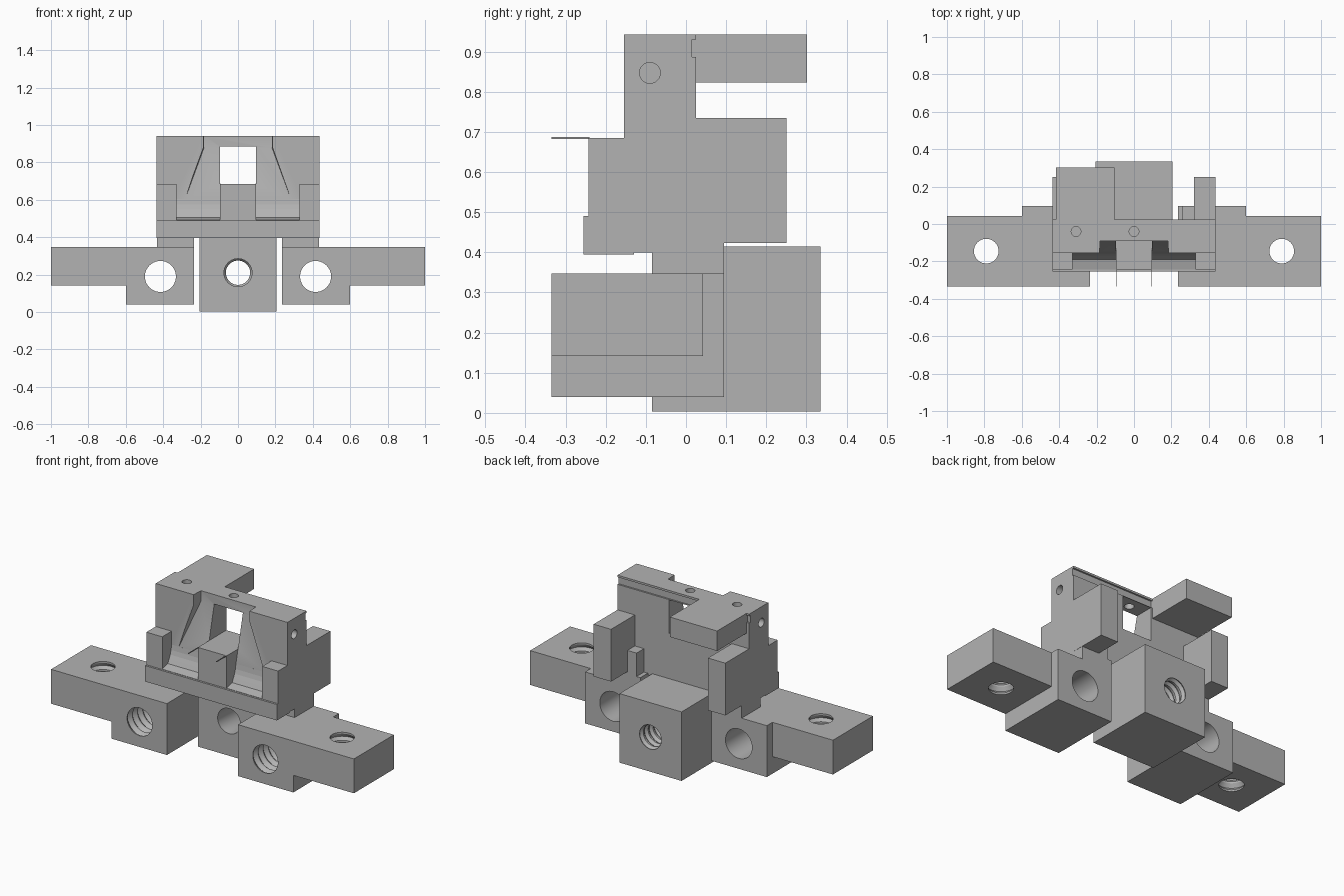
import bpy, bmesh, math
from mathutils import Matrix

if "Cube" in bpy.data.objects:
    bpy.data.objects.remove(bpy.data.objects["Cube"])

GREY = (0.45, 0.45, 0.45, 1)
mat = bpy.data.materials.new("plain grey")
mat.use_nodes = True
mat.diffuse_color = GREY
mat.node_tree.nodes["Principled BSDF"].inputs["Base Color"].default_value = GREY


def make(name, bm):
    bmesh.ops.recalc_face_normals(bm, faces=bm.faces)
    me = bpy.data.meshes.new(name)
    bm.to_mesh(me)
    bm.free()
    me.materials.append(mat)
    ob = bpy.data.objects.new(name, me)
    bpy.context.collection.objects.link(ob)
    return ob


def loft(name, rings):
    """Solid through a series of rings with equal point counts."""
    bm = bmesh.new()
    loops = [[bm.verts.new(p) for p in ring] for ring in rings]
    n = len(loops[0])
    for a, b in zip(loops, loops[1:]):
        for i in range(n):
            j = (i + 1) % n
            bm.faces.new((a[i], a[j], b[j], b[i]))
    bm.faces.new(loops[0])
    bm.faces.new(loops[-1])
    return make(name, bm)


def prism(name, x, profile):
    """Side profile (y, z) extruded along x."""
    return loft(name, [[(px, y, z) for y, z in profile] for px in sorted(x)])


def box(name, x, y, z):
    return prism(name, x, [(y[0], z[0]), (y[1], z[0]), (y[1], z[1]), (y[0], z[1])])


def lathe(name, axis, centre, profile, sides=40):
    """Round cutter along an axis from (position, radius) points."""
    turn = {"X": Matrix.Rotation(math.pi / 2, 4, "Y"),
            "Y": Matrix.Rotation(-math.pi / 2, 4, "X"),
            "Z": Matrix.Identity(4)}[axis]
    place = Matrix.Translation(centre) @ turn
    angles = [math.tau * i / sides for i in range(sides)]
    rings = []
    for h, r in profile:
        ring = Matrix.Translation((0, 0, h))
        rings.append([(place @ ring).to_translation() +
                      turn.to_3x3() @ Matrix.Rotation(a, 3, "Z").col[0] * r
                      for a in angles])
    return loft(name, rings)


def thread(start, end, inner, outer, pitch=0.045):
    """Profile of a threaded bore."""
    count = max(1, round((end - start) / pitch))
    step = (end - start) / count
    pts = []
    for i in range(count):
        h = start + i * step
        pts += [(h, outer), (h + step * 0.45, inner), (h + step * 0.65, inner)]
    return pts + [(end, outer)]


def cut(ob, cutters):
    for c in cutters:
        c.hide_render = True
        m = ob.modifiers.new("cut", "BOOLEAN")
        m.operation = "DIFFERENCE"
        m.solver = "EXACT"
        m.object = c
    bpy.context.view_layer.update()
    dg = bpy.context.evaluated_depsgraph_get()
    me = bpy.data.meshes.new_from_object(ob.evaluated_get(dg))
    ob.modifiers.clear()
    ob.data = me
    for c in cutters:
        bpy.data.objects.remove(c)
    bpy.ops.object.select_all(action="DESELECT")
    ob.select_set(True)
    bpy.context.view_layer.objects.active = ob
    bpy.ops.object.shade_smooth_by_angle(angle=math.radians(25))


# Upright wall with funnel recess, window, rear groove and pin holes
wall = box("upright_wall", (-0.435, 0.435), (-0.155, 0.025), (0.4, 0.942))
funnel = loft("funnel_cutter", [
    [(-w, -0.2, z), (w, -0.2, z), (w - 0.006, y, z), (0.006 - w, y, z)]
    for z, w, y in ((0.97, 0.187, -0.09), (0.88, 0.187, -0.09), (0.6, 0.29, -0.156))])
cutters = [
    funnel,
    box("window_cutter", (-0.095, 0.095), (-0.3, 0.1), (0.685, 0.885)),
    box("groove_cutter", (-0.5, 0.5), (0.015, 0.1), (0.887, 0.93)),
    lathe("side_pin_cutter_a", "X", (0.435, -0.09, 0.847), [(-0.1, 0.026), (0.1, 0.026)], 24),
    lathe("side_pin_cutter_b", "X", (-0.435, -0.09, 0.847), [(-0.1, 0.026), (0.1, 0.026)], 24),
    lathe("top_pin_cutter_a", "Z", (0, -0.04, 0.94), [(-0.1, 0.026), (0.1, 0.026)], 24),
    lathe("top_pin_cutter_b", "Z", (-0.31, -0.04, 0.94), [(-0.08, 0.026), (0.08, 0.026)], 24),
]
cut(wall, cutters)

# Front sill, stepped underneath, and the post below the window
prism("front_sill", (-0.435, 0.435),
      [(-0.255, 0.395), (-0.13, 0.395), (-0.13, 0.402), (-0.1, 0.402),
       (-0.1, 0.49), (-0.255, 0.49)])
box("window_post", (-0.095, 0.095), (-0.243, -0.02), (0.45, 0.685))

# Rear shelf
box("rear_shelf", (-0.417, -0.105), (0.0, 0.302), (0.823, 0.942))

# Centre clamp block: plain bore in front, thread behind
centre = box("centre_block", (-0.205, 0.205), (-0.085, 0.335), (0.003, 0.415))
cut(centre, [lathe("centre_bore", "Y", (0, 0, 0.21),
                   [(-0.2, 0.075), (0.09, 0.075)] + thread(0.1, 0.37, 0.065, 0.078))])

# Mirrored parts
for side, s in (("left", 1), ("right", -1)):
    def span(a, b):
        return (s * a, s * b)

    # Cheeks, curved ledge and thin whisker on the front
    box(side + "_cheek", span(0.33, 0.435), (-0.243, -0.1), (0.45, 0.685))
    prism(side + "_cove_ledge", span(0.09, 0.335),
          [(-0.14, 0.48), (-0.243, 0.48), (-0.243, 0.492), (-0.19, 0.505), (-0.178, 0.53),
           (-0.168, 0.55), (-0.16, 0.575), (-0.155, 0.605), (-0.14, 0.605)])
    box(side + "_whisker", span(0.09, 0.094), (-0.335, -0.24), (0.682, 0.687))

    # Rear lug and the leg that carries the wall
    box(side + "_rear_lug", span(0.32, 0.435), (0.0, 0.25), (0.423, 0.735))
    box(side + "_leg", span(0.235, 0.434), (-0.085, 0.095), (0.34, 0.41))
    box(side + "_rear_post", span(0.26, 0.434), (-0.05, 0.095), (0.4, 0.55))

    # Foot block: thread in front, plain bore behind
    foot = box(side + "_foot_block", span(0.235, 0.6), (-0.335, 0.095), (0.04, 0.347))
    cut(foot, [lathe(side + "_foot_bore", "Y", (s * 0.415, 0, 0.19),
                     thread(-0.36, -0.12, 0.083, 0.096) + [(-0.11, 0.088), (0.15, 0.088)])])

    # Outer arm with a vertical thread
    arm = box(side + "_arm", span(0.6, 1.0), (-0.335, 0.042), (0.142, 0.347))
    cut(arm, [lathe(side + "_arm_bore", "Z", (s * 0.79, -0.145, 0),
                    thread(0.12, 0.365, 0.066, 0.081))])
